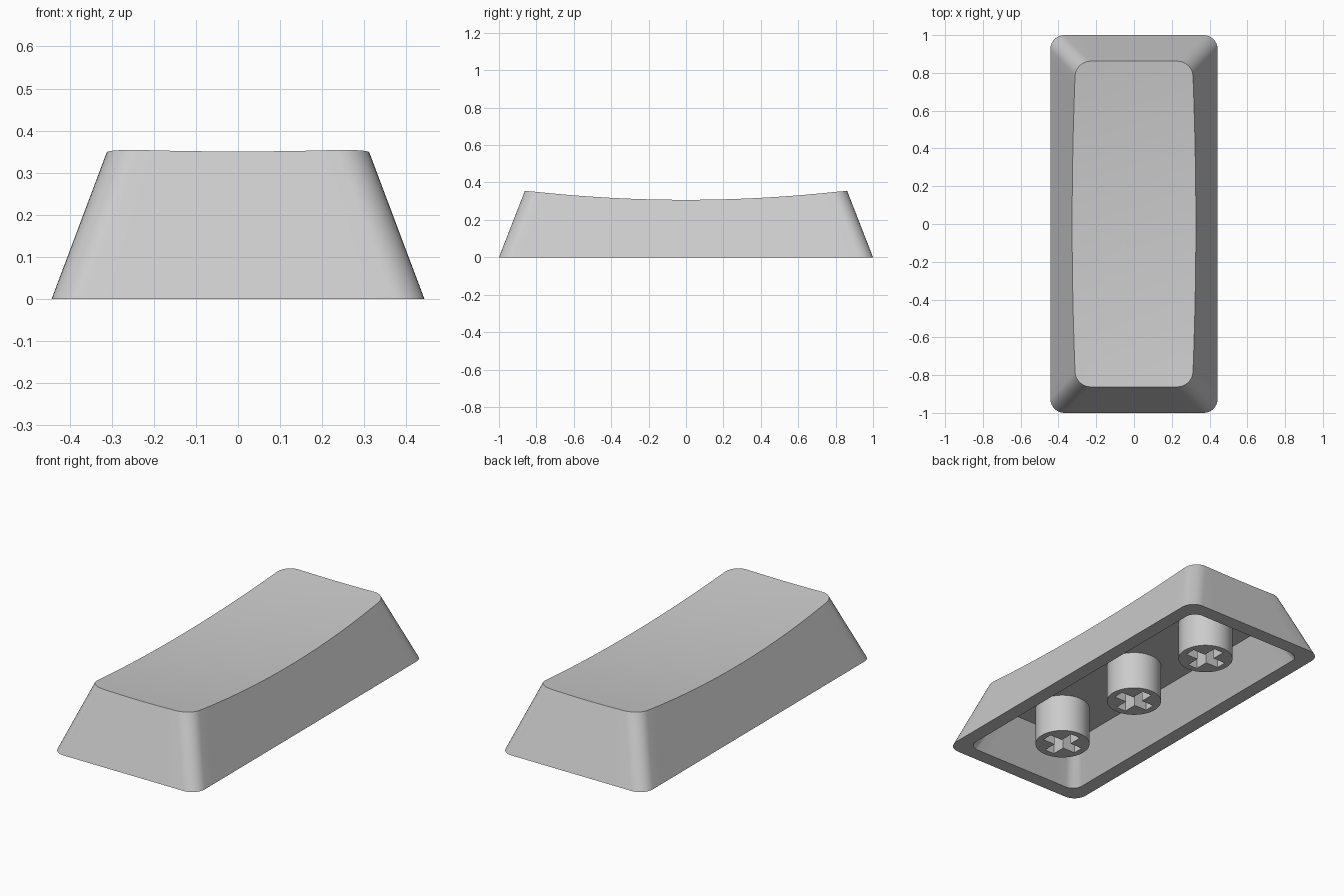
import bpy, bmesh, math
from mathutils import Matrix

if "Cube" in bpy.data.objects:
    bpy.data.objects.remove(bpy.data.objects["Cube"])

grey = bpy.data.materials.new("light grey plastic")
grey.diffuse_color = (0.6, 0.6, 0.6, 1)
grey.use_nodes = True
grey.node_tree.nodes["Principled BSDF"].inputs["Base Color"].default_value = grey.diffuse_color


def finish(bm, name):
    bmesh.ops.recalc_face_normals(bm, faces=bm.faces)
    mesh = bpy.data.meshes.new(name)
    bm.to_mesh(mesh)
    bm.free()
    obj = bpy.data.objects.new(name, mesh)
    bpy.context.collection.objects.link(obj)
    mesh.materials.append(grey)
    return obj


def smooth(obj):
    bpy.ops.object.select_all(action='DESELECT')
    obj.select_set(True)
    bpy.context.view_layer.objects.active = obj
    bpy.ops.object.shade_smooth_by_angle(angle=math.radians(30))


def rounded_rect(hx, hy, r, arc=8, short=8, long=28):
    """Outline with subdivided sides, counter-clockwise from the right side."""
    pts = []
    corners = [(1, 1, 0, short), (-1, 1, 90, long), (-1, -1, 180, short), (1, -1, 270, long)]
    for i, (sx, sy, start, n) in enumerate(corners):
        cx, cy = sx * (hx - r), sy * (hy - r)
        for k in range(arc + 1):
            a = math.radians(start + 90 * k / arc)
            pts.append((cx + r * math.cos(a), cy + r * math.sin(a)))
        # straight run to the start of the next corner
        nx, ny, ang, _ = corners[(i + 1) % 4]
        a = math.radians(ang)
        ex, ey = nx * (hx - r) + r * math.cos(a), ny * (hy - r) + r * math.sin(a)
        px, py = pts[-1]
        pts += [(px + (ex - px) * k / n, py + (ey - py) * k / n) for k in range(1, n)]
    return pts


HX, HY, R = 0.443, 1.0, 0.075
SLOPE_X, SLOPE_Y = 0.376, 0.39


def dish(x, y):
    """Height of the shallow spherical scoop on top."""
    return 0.30 + (x * x + y * y) / 14.8


def wall_ring(t):
    """Ring up the tapered outer wall, t = 0 at the rim and 1 at the dish edge."""
    low = rounded_rect(HX, HY, R)
    high = rounded_rect(HX - SLOPE_X * 0.4, HY - SLOPE_Y * 0.4, R + 0.005)
    ring = []
    for (ax, ay), (bx, by) in zip(low, high):
        z = 0.33
        for _ in range(8):
            s = z / 0.4
            z = dish(ax + (bx - ax) * s, ay + (by - ay) * s)
        s = z * t / 0.4
        ring.append((ax + (bx - ax) * s, ay + (by - ay) * s, z * t))
    return ring


# Hollow cap: ceiling, inner wall, rim, outer wall and dished top
inner_low = [(x, y, 0) for x, y in rounded_rect(HX - 0.08, HY - 0.08, 0.06)]
inner_high = [(x, y, 0.214) for x, y in rounded_rect(0.265, 0.80, 0.05)]
edge = wall_ring(1)
rings = [inner_high, inner_low, wall_ring(0), edge]
for f in (0.86, 0.7, 0.52, 0.34, 0.16):
    rings.append([(x * f, y * f, dish(x * f, y * f)) for x, y, _ in edge])

bm = bmesh.new()
loops = [[bm.verts.new(p) for p in ring] for ring in rings]
for a, b in zip(loops, loops[1:]):
    for i in range(len(a)):
        j = (i + 1) % len(a)
        bm.faces.new((a[i], a[j], b[j], b[i]))
bm.faces.new(loops[0])
centre = bm.verts.new((0, 0, dish(0, 0)))
last = loops[-1]
for i in range(len(last)):
    bm.faces.new((last[i], last[(i + 1) % len(last)], centre))
smooth(finish(bm, "cap_shell"))

# Three round stems under the cap, each with a cross-shaped socket
ARM, HALF, DEPTH = 0.107, 0.03, 0.19
cross = []
for q in range(4):
    c, s = round(math.cos(q * math.pi / 2)), round(math.sin(q * math.pi / 2))
    for x, y in ((ARM, -HALF), (ARM, HALF), (HALF, HALF)):
        cross.append((x * c - y * s, x * s + y * c))

for label, y in (("front", -0.585), ("middle", 0), ("back", 0.585)):
    bm = bmesh.new()
    bmesh.ops.create_cone(bm, cap_ends=True, segments=48, radius1=0.142, radius2=0.142,
                          depth=0.22, matrix=Matrix.Translation((0, y, 0.11)))
    stem = finish(bm, label + "_stem")

    bm = bmesh.new()
    base = bm.faces.new([bm.verts.new((cx, cy + y, -0.05)) for cx, cy in cross])
    top = bmesh.ops.extrude_face_region(bm, geom=[base])["geom"]
    bmesh.ops.translate(bm, vec=(0, 0, DEPTH + 0.05),
                        verts=[v for v in top if isinstance(v, bmesh.types.BMVert)])
    cutter = finish(bm, label + "_socket_cutter")
    cutter.hide_render = True
    cutter.display_type = 'WIRE'

    cut = stem.modifiers.new("cross socket", 'BOOLEAN')
    cut.operation = 'DIFFERENCE'
    cut.solver = 'EXACT'
    cut.object = cutter
    bpy.context.view_layer.objects.active = stem
    bpy.ops.object.modifier_apply(modifier=cut.name)
    smooth(stem)
    bpy.data.objects.remove(cutter)
